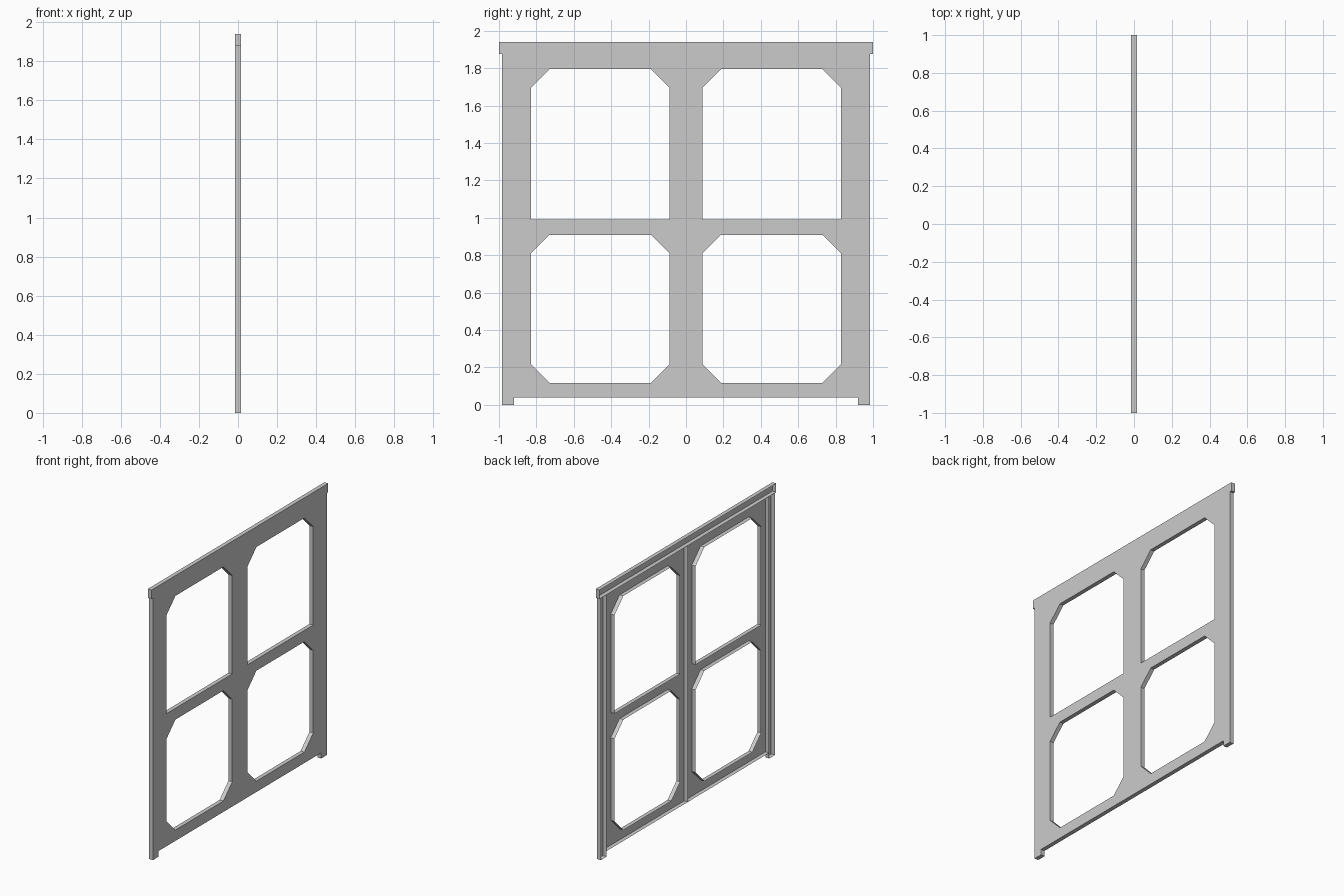
import bpy, bmesh

if "Cube" in bpy.data.objects:
    bpy.data.objects.remove(bpy.data.objects["Cube"])

DEPTH = 0.03
FRONT = DEPTH / 2


def shell(name, loops, side=1):
    """Thin hollow panel: face on +x with walls running back, open at -x."""
    bm = bmesh.new()
    for loop in loops:
        vs = [bm.verts.new((FRONT, side * y, z)) for y, z in loop]
        for a, b in zip(vs, vs[1:] + vs[:1]):
            bm.edges.new((a, b))
    bmesh.ops.triangle_fill(bm, edges=bm.edges[:], use_beauty=True,
                            normal=(1, 0, 0))
    front = bm.faces[:]
    rim = [e for e in bm.edges if e.is_boundary]
    out = bmesh.ops.extrude_edge_only(bm, edges=rim)["geom"]
    walls = [v for v in out if isinstance(v, bmesh.types.BMVert)]
    bmesh.ops.translate(bm, verts=walls, vec=(-DEPTH, 0, 0))
    bmesh.ops.recalc_face_normals(bm, faces=bm.faces[:])
    front[0].normal_update()
    if front[0].normal.x < 0:
        bmesh.ops.reverse_faces(bm, faces=bm.faces[:])
    mesh = bpy.data.meshes.new(name)
    bm.to_mesh(mesh)
    bm.free()
    obj = bpy.data.objects.new(name, mesh)
    bpy.context.collection.objects.link(obj)
    return obj


def rect(y0, y1, z0, z1):
    return [(y0, z0), (y1, z0), (y1, z1), (y0, z1)]


def opening(y0, y1, z0, z1, c, cut_bottom):
    """Pane opening with chamfered top corners, and optionally bottom ones."""
    top = [(y1, z1 - c), (y1 - c, z1), (y0 + c, z1), (y0, z1 - c)]
    if cut_bottom:
        low = [(y0, z0 + c), (y0 + c, z0), (y1 - c, z0), (y1, z0 + c)]
    else:
        low = [(y0, z0), (y1, z0)]
    return low + top


# Two leaves, each with an upper and a lower opening, and the side posts
for label, side in (("left", -1), ("right", 1)):
    shell(label + "_leaf", [
        rect(0, 0.92, 0.04, 1.877),
        opening(0.087, 0.83, 0.99, 1.795, 0.1, False),
        opening(0.087, 0.83, 0.118, 0.909, 0.1, True),
    ], side)
    shell(label + "_post", [rect(0.92, 0.985, 0, 1.877)], side)

# Top rail
shell("top_rail", [rect(-1, 1, 1.877, 1.94)])
